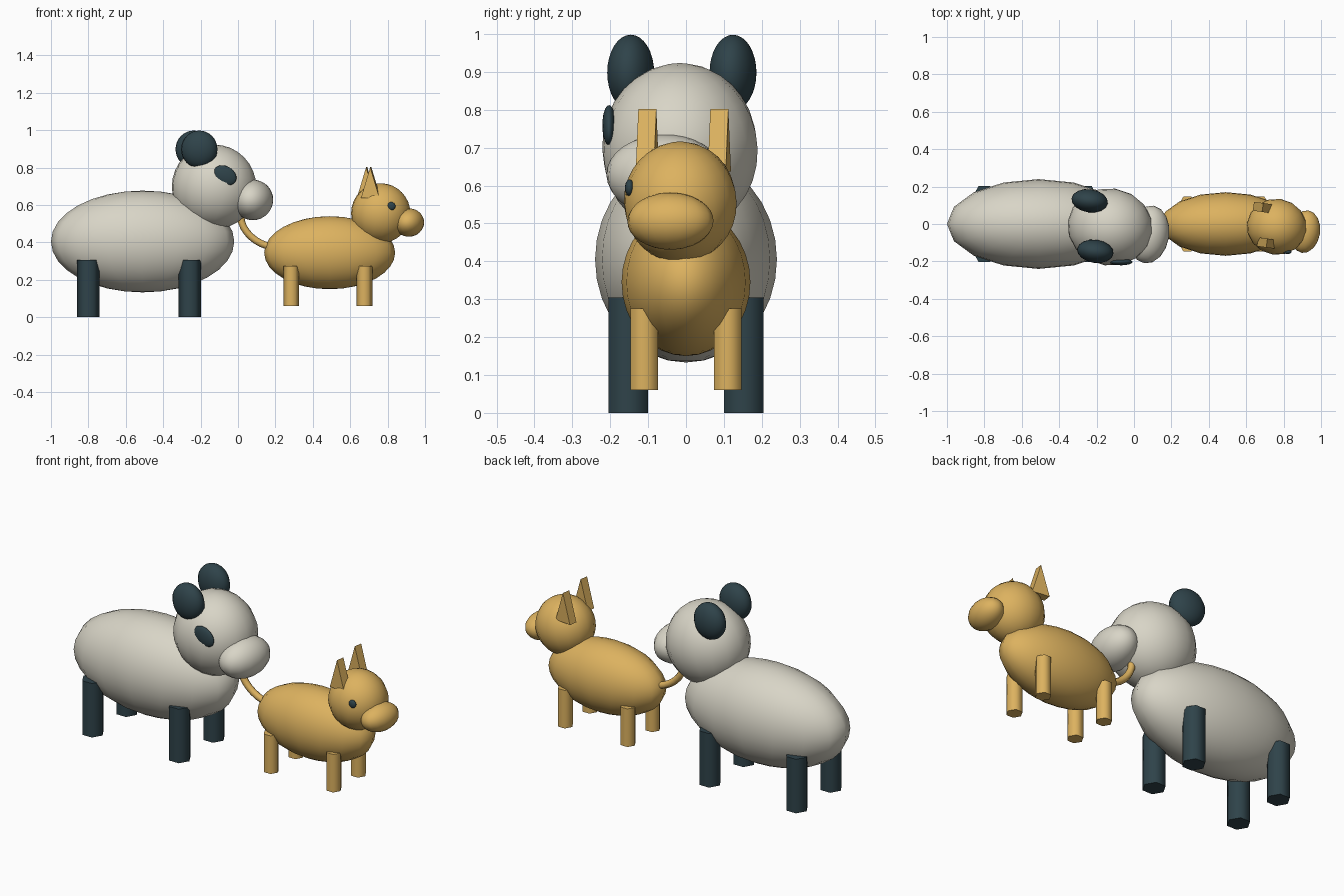
import bpy, bmesh, math
from mathutils import Matrix

if "Cube" in bpy.data.objects:
    bpy.data.objects.remove(bpy.data.objects["Cube"])


def colour(name, rgb):
    m = bpy.data.materials.new(name)
    m.diffuse_color = (*rgb, 1)
    m.use_nodes = True
    m.node_tree.nodes["Principled BSDF"].inputs["Base Color"].default_value = m.diffuse_color
    return m


CREAM = colour("warm cream", (0.69, 0.665, 0.57))
DARK = colour("dark slate", (0.028, 0.056, 0.068))
GOLD = colour("golden tan", (0.72, 0.445, 0.115))


def finish(name, bm, mat, smooth=True, cap_flat=False):
    bmesh.ops.recalc_face_normals(bm, faces=bm.faces)
    for f in bm.faces:
        f.smooth = smooth and not (cap_flat and abs(f.normal.z) > 0.9)
    me = bpy.data.meshes.new(name)
    bm.to_mesh(me)
    bm.free()
    me.materials.append(mat)
    ob = bpy.data.objects.new(name, me)
    bpy.context.collection.objects.link(ob)
    return ob


def ellipsoid(name, loc, radii, mat, yaw=0, pitch=0):
    bm = bmesh.new()
    bmesh.ops.create_uvsphere(bm, u_segments=16, v_segments=16, radius=1)
    ob = finish(name, bm, mat)
    ob.location = loc
    ob.scale = radii
    ob.rotation_euler = (0, math.radians(pitch), math.radians(yaw))
    return ob


def leg(name, x, y, z0, z1, r, mat):
    # six-sided post with corners along x
    bm = bmesh.new()
    bmesh.ops.create_cone(bm, cap_ends=True, segments=6, radius1=r, radius2=r,
                          depth=z1 - z0, matrix=Matrix.Rotation(math.pi / 2, 4, 'Z'))
    finish(name, bm, mat, cap_flat=True).location = (x, y, (z0 + z1) / 2)


def wedge_ear(name, loc, mat, yaw):
    # triangular prism, pointed in side profile
    bm = bmesh.new()
    profile = [(-0.05, 0), (0.05, 0), (0.0, 0.165)]
    a, b = [[bm.verts.new((x, s * 0.024, z)) for x, z in profile] for s in (-1, 1)]
    bm.faces.new(a)
    bm.faces.new(b[::-1])
    for i in range(3):
        j = (i + 1) % 3
        bm.faces.new((a[i], b[i], b[j], a[j]))
    ob = finish(name, bm, mat, smooth=False)
    ob.location = loc
    ob.rotation_euler = (0, 0, math.radians(yaw))


# Large animal
ellipsoid("large_body", (-0.51, 0, 0.405), (0.49, 0.24, 0.272), CREAM)
ellipsoid("large_head", (-0.128, -0.016, 0.697), (0.228, 0.207, 0.226), CREAM, -8, 12)
ellipsoid("large_muzzle", (0.08, -0.056, 0.627), (0.108, 0.156, 0.108), CREAM, -9, 12)
ellipsoid("large_ear_near", (-0.207, -0.146, 0.898), (0.098, 0.062, 0.1), DARK, -8)
ellipsoid("large_ear_far", (-0.237, 0.124, 0.898), (0.098, 0.062, 0.1), DARK, -8)
ellipsoid("large_eye", (-0.069, -0.203, 0.759), (0.065, 0.018, 0.048), DARK, 0, 32)

# Small animal
ellipsoid("small_body", (0.49, 0, 0.345), (0.35, 0.17, 0.195), GOLD)
ellipsoid("small_head", (0.763, -0.015, 0.556), (0.16, 0.15, 0.16), GOLD, -8, 12)
ellipsoid("small_muzzle", (0.915, -0.041, 0.506), (0.08, 0.115, 0.075), GOLD, -9, -12)
ellipsoid("small_eye", (0.82, -0.149, 0.594), (0.022, 0.012, 0.022), DARK)
wedge_ear("small_ear_near", (0.71, -0.102, 0.637), GOLD, -8)
wedge_ear("small_ear_far", (0.688, 0.088, 0.637), GOLD, -8)

# Legs
for side, s in (("near", -1), ("far", 1)):
    for end, lx, sx in (("rear", -0.8, 0.285), ("front", -0.257, 0.676)):
        leg(f"large_{end}_leg_{side}", lx, s * 0.152, 0, 0.305, 0.06, DARK)
        leg(f"small_{end}_leg_{side}", sx, s * 0.11, 0.06, 0.275, 0.042, GOLD)

# Curved tail of the small animal
cu = bpy.data.curves.new("tail_path", 'CURVE')
cu.dimensions = '3D'
cu.bevel_depth = 0.019
cu.bevel_resolution = 2
cu.resolution_u = 8
cu.use_fill_caps = True
sp = cu.splines.new('BEZIER')
sp.bezier_points.add(1)
path = [((0.19, 0, 0.375), (0.25, 0, 0.37), (0.1, 0, 0.385)),
        ((0.015, 0, 0.54), (0.015, 0, 0.46), (0.015, 0, 0.58))]
for p, (co, hl, hr) in zip(sp.bezier_points, path):
    p.handle_left_type = p.handle_right_type = 'FREE'
    p.co, p.handle_left, p.handle_right = co, hl, hr
cu.materials.append(GOLD)
tail = bpy.data.objects.new("small_tail", cu)
bpy.context.collection.objects.link(tail)
